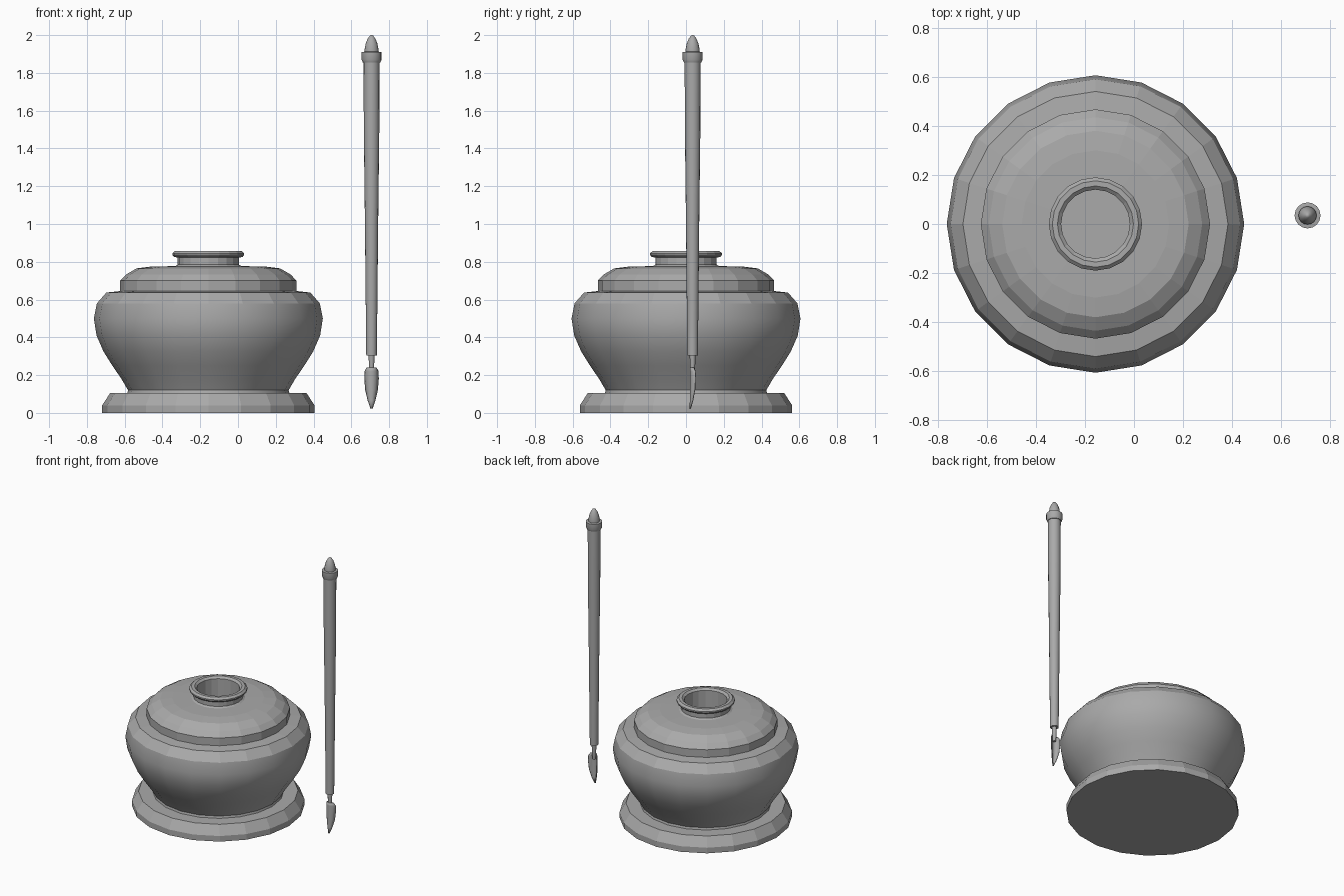
import bpy, bmesh
from math import cos, sin, tau

cube = bpy.data.objects.get("Cube")
if cube:
    bpy.data.objects.remove(cube)

grey = bpy.data.materials.new("plain grey")
grey.use_nodes = True
grey.diffuse_color = (0.4, 0.4, 0.4, 1)
grey.node_tree.nodes["Principled BSDF"].inputs["Base Color"].default_value = (0.4, 0.4, 0.4, 1)


def finish(name, bm, smooth):
    """Turn a bmesh into a named grey object."""
    bmesh.ops.recalc_face_normals(bm, faces=bm.faces)
    mesh = bpy.data.meshes.new(name)
    bm.to_mesh(mesh)
    bm.free()
    mesh.materials.append(grey)
    obj = bpy.data.objects.new(name, mesh)
    bpy.context.collection.objects.link(obj)
    if smooth:
        bpy.ops.object.select_all(action="DESELECT")
        obj.select_set(True)
        bpy.context.view_layer.objects.active = obj
        bpy.ops.object.shade_smooth_by_angle(angle=0.6)
    return obj


def lathe(name, profile, centre, sides, smooth=False):
    """Revolve (radius, height) points, capping both ends of the profile."""
    bm = bmesh.new()
    rings = [[bm.verts.new((centre[0] + r * cos(tau * i / sides),
                            centre[1] + r * sin(tau * i / sides), z))
              for i in range(sides)] for r, z in profile]
    for low, high in zip(rings, rings[1:]):
        for i in range(sides):
            j = (i + 1) % sides
            bm.faces.new((low[i], low[j], high[j], high[i]))
    bm.faces.new(rings[0])
    bm.faces.new(rings[-1])
    return finish(name, bm, smooth)


# Ink pot: foot, rounded belly, stepped shoulder, neck with open well
POT = (-0.157, 0)
lathe("pot_foot", [(0.562, 0), (0.562, 0.04), (0.52, 0.105), (0.425, 0.105)], POT, 20)
lathe("pot_belly", [(0.43, 0.1), (0.425, 0.12), (0.46, 0.18), (0.508, 0.25), (0.555, 0.325),
                    (0.592, 0.41), (0.606, 0.5), (0.59, 0.58)], POT, 20, True).data
belly = bpy.data.objects["pot_belly"]
bm = bmesh.new()
bm.from_mesh(belly.data)
bmesh.ops.delete(bm, geom=[f for f in bm.faces if len(f.verts) > 4], context="FACES_ONLY")
bm.to_mesh(belly.data)
bm.free()
lathe("pot_shoulder_and_neck",
      [(0.59, 0.58), (0.54, 0.637), (0.467, 0.645), (0.467, 0.7), (0.435, 0.733),
       (0.38, 0.765), (0.3, 0.775), (0.175, 0.777), (0.162, 0.785), (0.162, 0.822),
       (0.182, 0.826), (0.19, 0.836), (0.19, 0.845), (0.176, 0.858), (0.155, 0.858),
       (0.14, 0.845), (0.14, 0.5)], POT, 20)
bm = bmesh.new()
shoulder = bpy.data.objects["pot_shoulder_and_neck"]
bm.from_mesh(shoulder.data)
hidden = [f for f in bm.faces if len(f.verts) > 4 and f.calc_center_median().z > 0.55]
bmesh.ops.delete(bm, geom=hidden, context="FACES_ONLY")
bm.to_mesh(shoulder.data)
bm.free()

# Pen: tapered shaft, collar, pointed cap and nib stem
PEN = (0.707, 0.035)
lathe("pen_shaft", [(0.028, 0.305), (0.035, 1.0), (0.041, 1.5), (0.042, 1.865)], PEN, 16, True)
lathe("pen_collar", [(0.046, 1.855), (0.053, 1.87), (0.053, 1.91), (0.038, 1.912)], PEN, 16, True)
lathe("pen_cap", [(0.037, 1.905), (0.037, 1.925), (0.031, 1.955), (0.021, 1.98),
                  (0.009, 1.997), (0.003, 2.0)], PEN, 16, True)
lathe("pen_stem", [(0.01, 0.2), (0.013, 0.23), (0.016, 0.31)], PEN, 12, True)

# Nib: leaf-shaped plate curled backwards along its edges
bm = bmesh.new()
rows = []
for w, z in [(0.024, 0.24), (0.035, 0.22), (0.036, 0.18), (0.031, 0.12), (0.018, 0.065), (0.003, 0.022)]:
    rows.append([bm.verts.new((PEN[0] + w * t, 0.022 + 0.8 * w * t * t, z))
                 for t in (-1, -0.6, -0.25, 0.25, 0.6, 1)])
for a, b in zip(rows, rows[1:]):
    for i in range(5):
        bm.faces.new((a[i], a[i + 1], b[i + 1], b[i]))
nib = finish("pen_nib", bm, True)
plate = nib.modifiers.new("thickness", "SOLIDIFY")
plate.thickness = 0.006
plate.offset = 0
